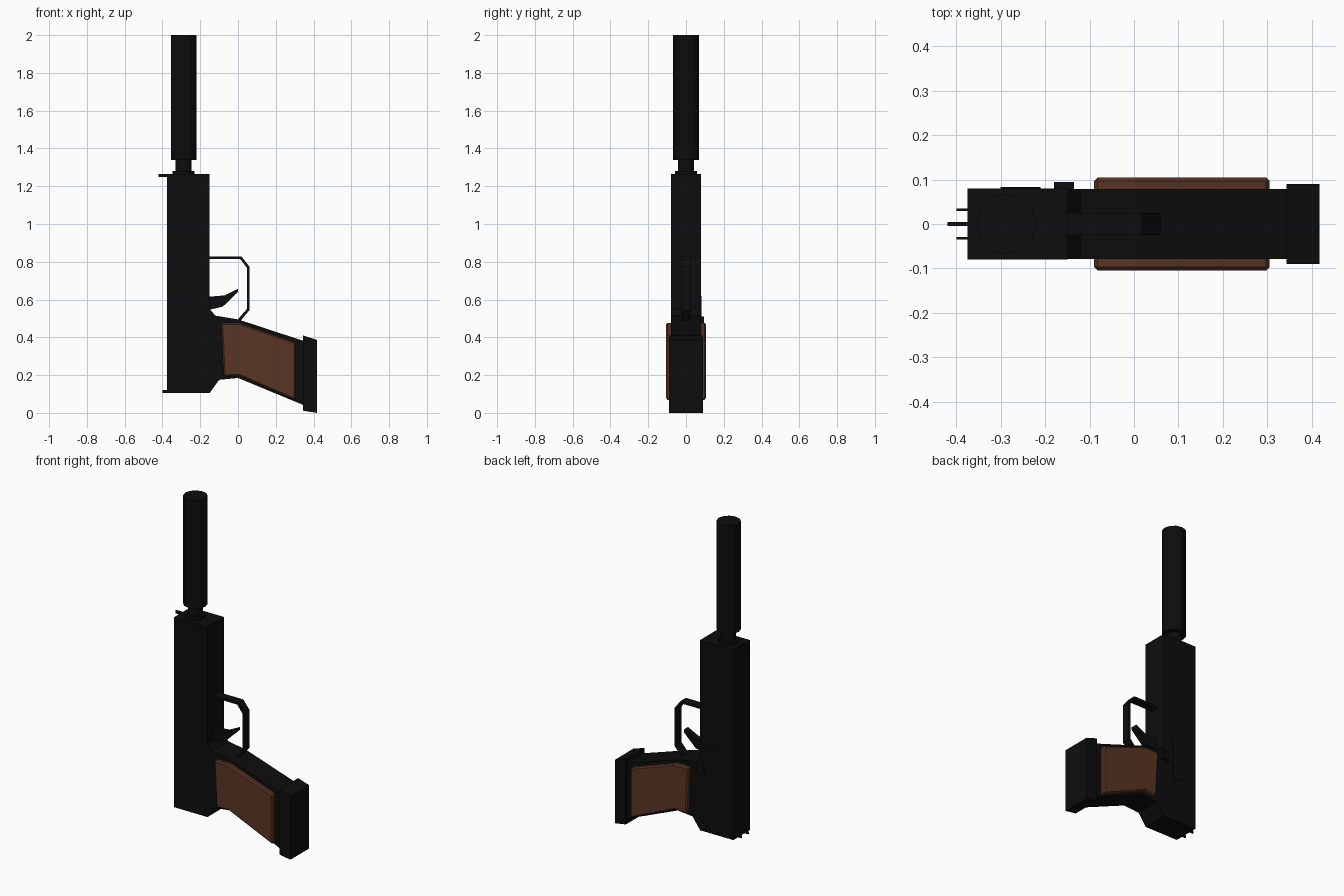
import bpy, bmesh, math

if "Cube" in bpy.data.objects:
    bpy.data.objects.remove(bpy.data.objects["Cube"])


def material(name, rgb):
    m = bpy.data.materials.new(name)
    m.diffuse_color = (*rgb, 1)
    m.use_nodes = True
    m.node_tree.nodes["Principled BSDF"].inputs["Base Color"].default_value = m.diffuse_color
    return m


BLACK = material("matte black", (0.004, 0.004, 0.004))
WOOD = material("brown wood", (0.1, 0.036, 0.018))


def finish(name, bm, mat):
    bmesh.ops.recalc_face_normals(bm, faces=bm.faces)
    me = bpy.data.meshes.new(name)
    bm.to_mesh(me)
    bm.free()
    me.materials.append(mat)
    ob = bpy.data.objects.new(name, me)
    bpy.context.collection.objects.link(ob)
    return ob


def plate(name, pts, y0, y1, mat=BLACK, bevel=0):
    """Extrude an x-z outline from y0 to y1."""
    bm = bmesh.new()
    face = bm.faces.new([bm.verts.new((x, y0, z)) for x, z in pts])
    out = bmesh.ops.extrude_face_region(bm, geom=[face])["geom"]
    for v in out:
        if isinstance(v, bmesh.types.BMVert):
            v.co.y = y1
    ob = finish(name, bm, mat)
    if bevel:
        mod = ob.modifiers.new("bevel", "BEVEL")
        mod.width, mod.segments = bevel, 1
    return ob


def box(name, x0, x1, y0, y1, z0, z1):
    return plate(name, [(x0, z0), (x1, z0), (x1, z1), (x0, z1)], y0, y1)


def tube(name, r, z0, z1, x=-0.288, sides=12):
    bm = bmesh.new()
    bmesh.ops.create_cone(bm, cap_ends=True, segments=sides, radius1=r, radius2=r, depth=z1 - z0)
    bmesh.ops.translate(bm, verts=bm.verts, vec=(x, 0, (z0 + z1) / 2))
    return finish(name, bm, BLACK)


# Upper body and barrel
box("slide", -0.375, -0.15, -0.08, 0.08, 0.105, 1.265)
tube("muzzle_ring", 0.058, 1.26, 1.28)
tube("barrel_neck", 0.042, 1.26, 1.35)
tube("barrel_extension", 0.068, 1.34, 2.0)

# Handle frame with the sloped rear tang
plate("handle_frame", [(-0.16, 0.105), (-0.15, 0.105), (-0.1, 0.175), (0, 0.185),
                       (0.35, 0.04), (0.35, 0.38), (0, 0.495), (-0.12, 0.515),
                       (-0.15, 0.55), (-0.16, 0.55)], -0.079, 0.079)
plate("handle_base", [(0.343, 0.012), (0.417, 0.0), (0.417, 0.387), (0.343, 0.41)], -0.09, 0.09)

# Wooden panels on both sides
GRIP = [(-0.09, 0.477), (0.005, 0.477), (0.305, 0.372), (0.305, 0.066), (0.005, 0.197), (-0.075, 0.192)]
for side, s in (("front", -1), ("back", 1)):
    plate("grip_panel_" + side, GRIP, s * 0.07, s * 0.105, WOOD, 0.008)

# Trigger and its guard strip
plate("trigger", [(-0.155, 0.615), (-0.07, 0.622), (0, 0.657), (0, 0.64), (-0.08, 0.563), (-0.155, 0.545)],
      -0.02, 0.02)
plate("trigger_guard", [(-0.155, 0.828), (0.018, 0.828), (0.06, 0.775), (0.06, 0.543), (0.014, 0.488),
                        (0.0, 0.496), (0.047, 0.55), (0.047, 0.768), (0.012, 0.814), (-0.155, 0.814)],
      -0.025, 0.025)

# Sights
box("front_sight", -0.42, -0.37, -0.005, 0.005, 1.248, 1.265)
for i, s in enumerate((-1, 1)):
    box(f"rear_sight_{i + 1}", -0.4, -0.37, s * 0.032 - 0.003, s * 0.032 + 0.003, 0.105, 0.12)

# Controls on the back face
box("side_lever", -0.18, -0.135, 0.075, 0.095, 0.46, 0.51)
box("side_plate", -0.3, -0.21, 0.078, 0.083, 0.37, 0.62)
